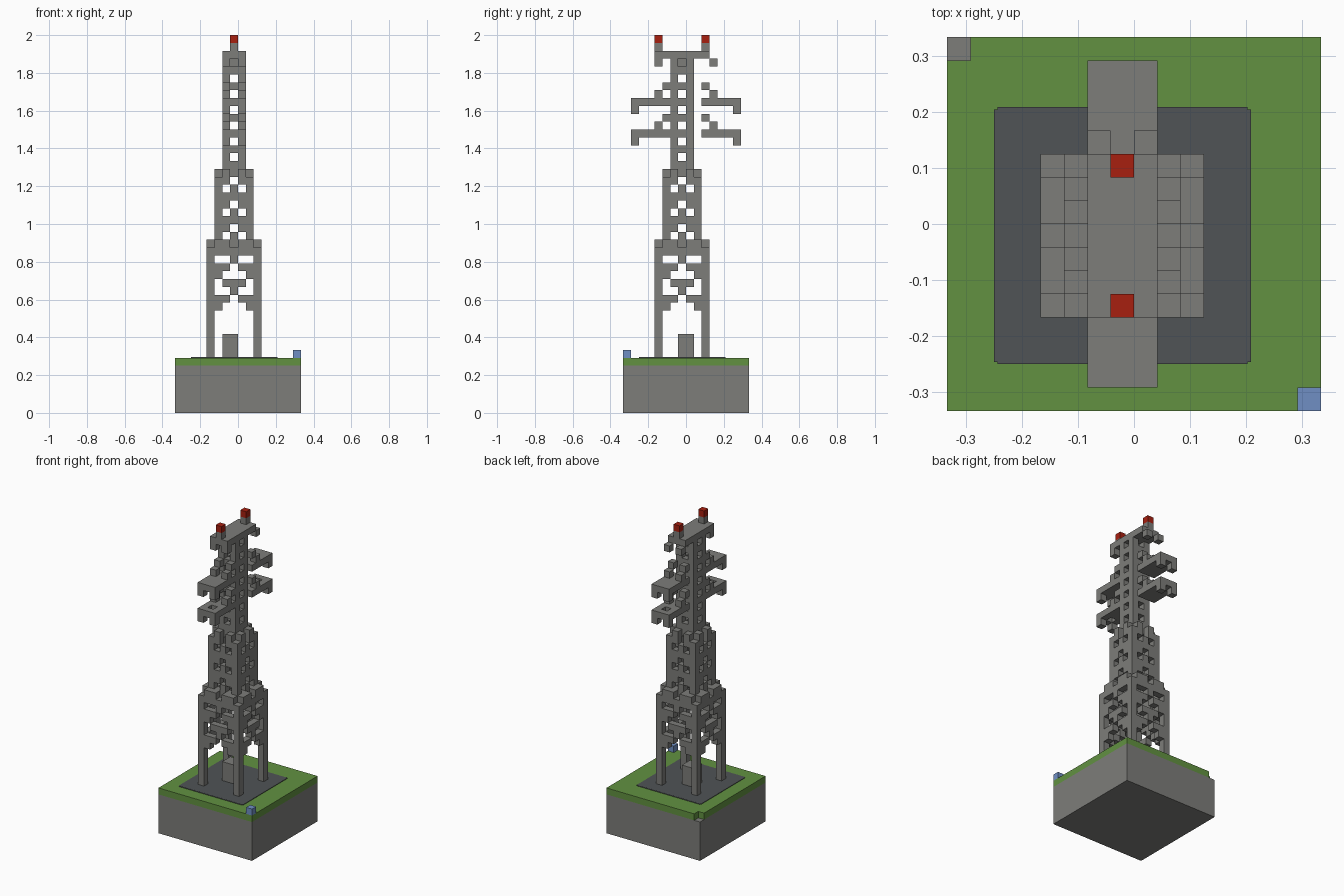
import bpy
import bmesh
from mathutils import Vector

U = 1 / 24  # size of one block

if "Cube" in bpy.data.objects:
    bpy.data.objects.remove(bpy.data.objects["Cube"], do_unlink=True)


def material(name, r, g, b):
    m = bpy.data.materials.new(name)
    m.use_nodes = True
    m.diffuse_color = (r, g, b, 1)
    m.node_tree.nodes["Principled BSDF"].inputs["Base Color"].default_value = (r, g, b, 1)
    return m


GREY = material("steel grey", 0.205, 0.205, 0.193)
GRASS = material("grass green", 0.122, 0.283, 0.053)
DARK = material("dark gravel", 0.08, 0.088, 0.093)
RED = material("lamp red", 0.39, 0.014, 0.005)
BLUE = material("marker blue", 0.16, 0.275, 0.55)


def finish(name, bm, mat):
    mesh = bpy.data.meshes.new(name)
    bm.to_mesh(mesh)
    bm.free()
    mesh.materials.append(mat)
    obj = bpy.data.objects.new(name, mesh)
    bpy.context.collection.objects.link(obj)
    return obj


def box(name, lo, hi, mat):
    """Box between two corners given in blocks."""
    lo, hi = Vector(lo) * U, Vector(hi) * U
    bm = bmesh.new()
    bmesh.ops.create_cube(bm, size=1)
    for v in bm.verts:
        v.co = Vector([(a + b) / 2 + c * (b - a) for a, b, c in zip(lo, hi, v.co)])
    return finish(name, bm, mat)


def blocks(name, cells, mat):
    """Join unit blocks into one shell, keeping only the exposed faces."""
    bm = bmesh.new()
    for cell in cells:
        for axis in range(3):
            for side in (0, 1):
                near = list(cell)
                near[axis] += 2 * side - 1
                if tuple(near) in cells:
                    continue
                loop = [(0, 0), (1, 0), (1, 1), (0, 1)]
                if not side:
                    loop.reverse()
                verts = []
                for s, t in loop:
                    p = Vector(cell)
                    p[axis] += side
                    p[(axis + 1) % 3] += s
                    p[(axis + 2) % 3] += t
                    verts.append(bm.verts.new(p * U))
                bm.faces.new(verts)
    bmesh.ops.remove_doubles(bm, verts=bm.verts, dist=U / 100)
    return finish(name, bm, mat)


def lattice(rows, base):
    """Square tower stage: each row is a wall pattern repeated on four sides."""
    cells = set()
    for k, row in enumerate(rows):
        n = len(row)
        start = -(n + 1) // 2
        end = start + n - 1
        for i, mark in enumerate(row):
            if mark == "#":
                p, z = start + i, base + k
                cells |= {(p, start, z), (p, end, z), (start, p, z), (end, p, z)}
    return cells


def mirrored(cells):
    """Add the copy on the other side of the tower's centre line."""
    return set(cells) | {(x, -1 - y, z) for x, y, z in cells}


# Ground block with grass; one corner of the grass is missing
box("ground_block", (-8, -8, 0), (8, 8, 6), GREY)
blocks("grass", {(x, y, 6) for x in range(-8, 8) for y in range(-8, 8)} - {(-8, 7, 6)}, GRASS)
box("corner_marker", (7, -8, 7), (8, -7, 8), BLUE)

# Gravel patch with tiny cut corners
box("gravel_patch", (-6, -5.9, 7), (5, 4.9, 7.08), DARK)
box("gravel_trim", (-5.85, -6, 7), (4.85, 5, 7.07), DARK)
box("centre_plinth", (-2, -1, 7), (0, 1, 10), GREY)

# Three stages of the tower, each narrower than the one below
bay = ["##...##", "###.###", "#..#..#"]
lower = ["#.....#"] * 6 + bay + ["#.###.#"] + bay + ["#######", ".##.##."]
blocks("lower_stage", lattice(lower, 7), GREY)

middle = ["#####"] + ["#.#.#", "##.##", "#####"] * 2 + ["#.#.#", "##.##", ".#.#."]
blocks("middle_stage", lattice(middle, 21), GREY)

upper = ["###"] + ["###", "#.#"] * 7
blocks("upper_stage", lattice(upper, 30) | {(-1, -1, 44)}, GREY)

# Cross arms with a hook at each corner and stepped braces above
for name, z, hole in (("lower_arm", 35, {-6}), ("upper_arm", 39, set())):
    arm = {(x, y, z) for x in (-2, -1, 0) for y in range(-7, -2)
           if not (x == -1 and y in hole)}
    for x in (-2, 0):
        arm |= {(x, -7, z - 1), (x, -4, z + 1), (x, -3, z + 2)}
    blocks(name, mirrored(arm), GREY)

# Top beam with hooks, lamp posts and lamps
beam = {(x, y, 45) for x in (-2, -1, 0) for y in range(-4, 3)}
blocks("top_beam", beam | mirrored({(-2, -4, 44), (0, -4, 44)}), GREY)
for side, y in (("front", -4), ("back", 2)):
    box(side + "_lamp_post", (-1, y, 46), (0, y + 1, 47), GREY)
    box(side + "_lamp", (-1, y, 47), (0, y + 1, 48), RED)
